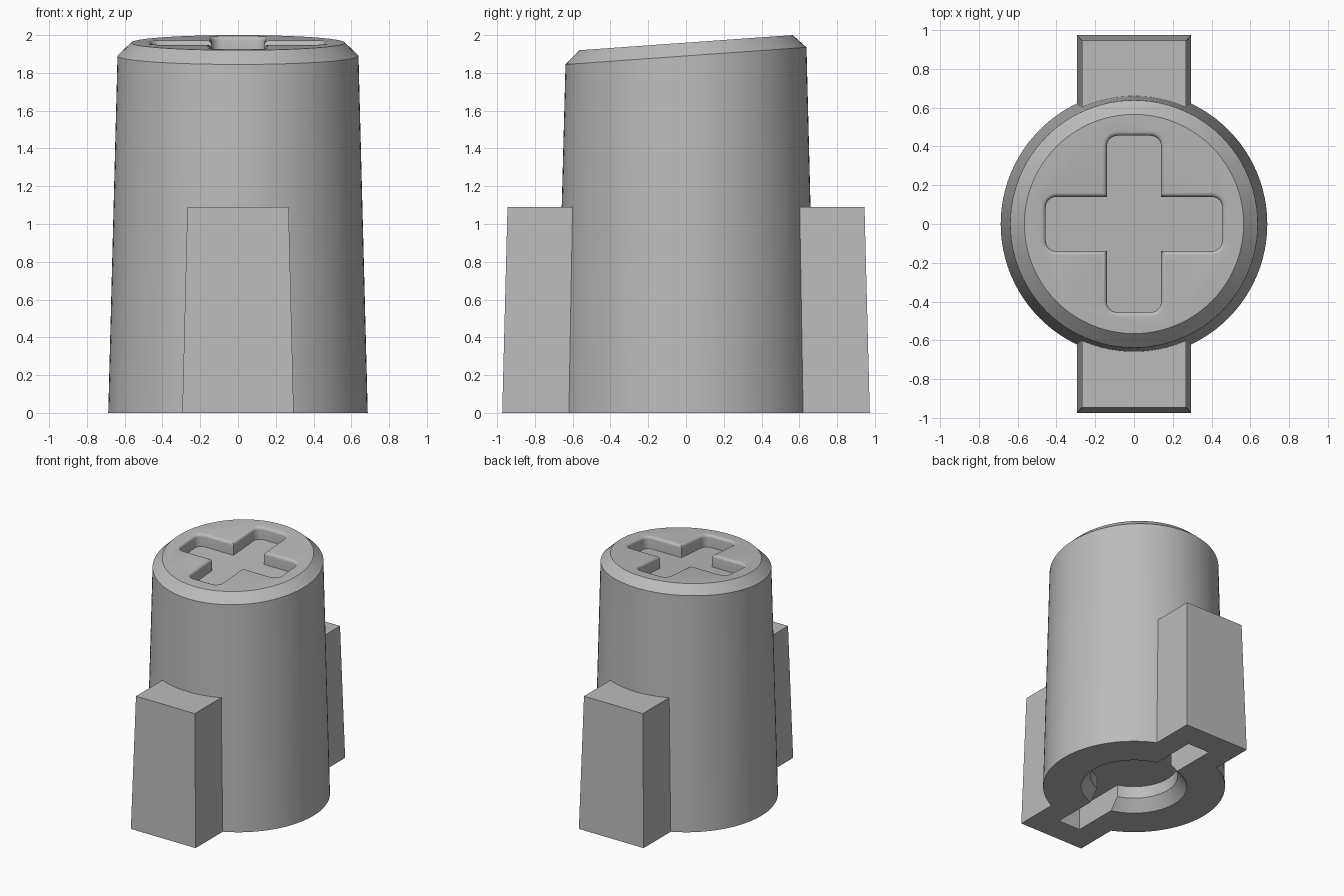
import bpy, bmesh, math

cube = bpy.data.objects.get("Cube")
if cube:
    bpy.data.objects.remove(cube)

SLOPE = 0.071        # tilt of the top face, rising to the back
SIDES = 96

grey = bpy.data.materials.new("plain grey")
grey.use_nodes = True
COLOUR = (0.5, 0.5, 0.5, 1)
grey.diffuse_color = COLOUR
grey.node_tree.nodes["Principled BSDF"].inputs["Base Color"].default_value = COLOUR


def loft(name, rings):
    """Closed solid through rings of points, from bottom to top."""
    bm = bmesh.new()
    loops = [[bm.verts.new(p) for p in ring] for ring in rings]
    n = len(loops[0])
    for a, b in zip(loops, loops[1:]):
        for i in range(n):
            j = (i + 1) % n
            bm.faces.new((a[i], a[j], b[j], b[i]))
    bm.faces.new(loops[0][::-1])
    bm.faces.new(loops[-1])
    bmesh.ops.recalc_face_normals(bm, faces=bm.faces)
    mesh = bpy.data.meshes.new(name)
    bm.to_mesh(mesh)
    bm.free()
    mesh.materials.append(grey)
    obj = bpy.data.objects.new(name, mesh)
    bpy.context.collection.objects.link(obj)
    return obj


def circle(r, z, slope=0.0):
    angles = [math.tau * i / SIDES for i in range(SIDES)]
    return [(r * math.cos(a), r * math.sin(a), z + slope * r * math.sin(a)) for a in angles]


def rectangle(x, y0, y1, z):
    return [(-x, y0, z), (x, y0, z), (x, y1, z), (-x, y1, z)]


def cross(grow, z):
    """Plus outline with rounded arm ends, lying on the tilted plane."""
    half, reach, r = 0.14 + grow, 0.455 + grow, 0.055 + grow
    points = []
    for quarter in range(4):
        c, s = [(1, 0), (0, 1), (-1, 0), (0, -1)][quarter]
        arm = []
        for side, start in ((-1, -90), (1, 0)):
            for k in range(7):
                a = math.radians(start + 15 * k)
                arm.append((reach - r + r * math.cos(a), side * (half - r) + r * math.sin(a)))
        arm.append((half, half))
        points += [(x * c - y * s, x * s + y * c) for x, y in arm]
    return [(x, y, z + SLOPE * y) for x, y in points]


def combine(target, tool, operation):
    mod = target.modifiers.new(operation.lower(), "BOOLEAN")
    mod.operation, mod.solver, mod.object = operation, "EXACT", tool
    bpy.context.view_layer.objects.active = target
    bpy.ops.object.modifier_apply(modifier=mod.name)
    bpy.data.objects.remove(tool)


# Tapered round body with a slanted, chamfered top
body = loft("body", [circle(0.687, 0), circle(0.638, 1.89, SLOPE), circle(0.565, 1.96, SLOPE)])

# Tapered lugs at the front and back
for side in (-1, 1):
    lug = loft("lug", [rectangle(0.295, side * 0.4, side * 0.973, 0),
                       rectangle(0.268, side * 0.4, side * 0.945, 1.09)])
    combine(body, lug, "UNION")

# Cross-shaped recess with a rounded rim
RIM = 0.022
rim = [(RIM * (1 - math.cos(t)), 1.96 - RIM + RIM * math.sin(t))
       for t in [math.radians(18 * k) for k in range(6)]]
layers = [(0, 1.86)] + rim + [(RIM, 2.02)]
combine(body, loft("cross_cutter", [cross(g, z) for g, z in layers]), "DIFFERENCE")

# Chamfered socket and slot in the underside
socket = loft("socket_cutter", [circle(0.48, -0.1), circle(0.40, 0), circle(0.33, 0.09),
                                circle(0.33, 0.19)])
combine(body, socket, "DIFFERENCE")
slot = loft("slot_cutter", [rectangle(0.1, -0.76, 0.76, z) for z in (-0.1, 0.19)])
combine(body, slot, "DIFFERENCE")

# Smooth round walls, crisp edges
bpy.ops.object.select_all(action="DESELECT")
body.select_set(True)
bpy.context.view_layer.objects.active = body
bpy.ops.object.shade_smooth_by_angle(angle=math.radians(25))
